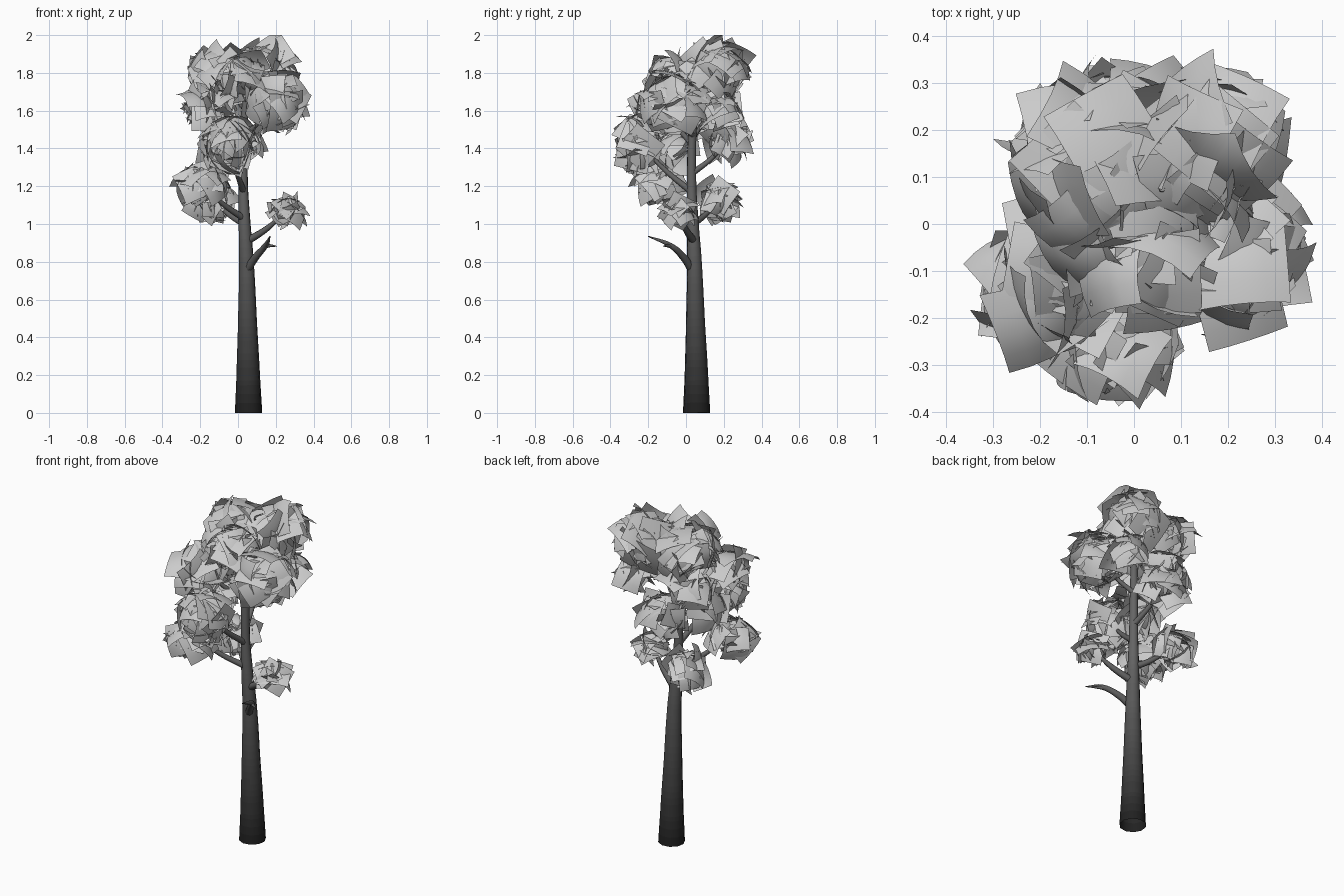
import bpy, bmesh, math, random
from mathutils import Vector

if "Cube" in bpy.data.objects:
    bpy.data.objects.remove(bpy.data.objects["Cube"])

random.seed(5)


def grey(name, v):
    m = bpy.data.materials.new(name)
    m.diffuse_color = (v, v, v, 1)
    m.use_nodes = True
    m.node_tree.nodes["Principled BSDF"].inputs["Base Color"].default_value = m.diffuse_color
    return m


# Bark darkens towards the ground, leaves are mid grey
BANDS = 24
bark = [grey(f"bark_{i}", .015 + .005 * i) for i in range(BANDS)]
leaf = grey("leaf", .58)


def limb(name, points, sides=3):
    """Tapered smooth tube through (x, y, z, radius) points, shaded by height."""
    cu = bpy.data.curves.new(name, 'CURVE')
    cu.dimensions = '3D'
    cu.bevel_depth = 1.0
    cu.bevel_resolution = sides
    cu.resolution_u = 8
    sp = cu.splines.new('BEZIER')
    sp.bezier_points.add(len(points) - 1)
    for bp, (x, y, z, r) in zip(sp.bezier_points, points):
        bp.co = (x, y, z)
        bp.radius = r
        bp.handle_left_type = bp.handle_right_type = 'AUTO'
    ob = bpy.data.objects.new(name, cu)
    bpy.context.collection.objects.link(ob)
    bpy.ops.object.select_all(action='DESELECT')
    ob.select_set(True)
    bpy.context.view_layer.objects.active = ob
    bpy.ops.object.convert(target='MESH')
    bpy.ops.object.shade_smooth()
    me = bpy.context.object.data
    me.materials.clear()
    for m in bark:
        me.materials.append(m)
    for p in me.polygons:
        p.material_index = max(0, min(BANDS - 1, int(p.center.z / 1.1 * BANDS)))


def leaf_card(bm, centre, normal, half, bend):
    """Square leaf card, domed unevenly along its normal."""
    n = normal.normalized()
    u = n.orthogonal().normalized()
    v = n.cross(u)
    a = random.uniform(0, math.tau)
    u, v = u * math.cos(a) + v * math.sin(a), v * math.cos(a) - u * math.sin(a)
    twist = random.uniform(-.2, .2)
    N = 4
    grid = []
    for i in range(N + 1):
        for j in range(N + 1):
            s, t = 2 * i / N - 1, 2 * j / N - 1
            p = centre + half * (u * s + v * t - n * (bend * (s * s + t * t) + twist * s * t))
            p.z = min(p.z, 2.0)
            grid.append(bm.verts.new(p))
    for i in range(N):
        for j in range(N):
            k = i * (N + 1) + j
            bm.faces.new((grid[k], grid[k + N + 1], grid[k + N + 2], grid[k + 1]))


def foliage(name, centre, radii, count, size):
    """Clump of overlapping cards facing outwards over an ellipsoid."""
    bm = bmesh.new()
    c, r = Vector(centre), Vector(radii)
    for i in range(count):
        z = 1 - 2 * (i + 0.5) / count
        a = i * 2.39996 + random.uniform(-.3, .3)
        h = math.sqrt(1 - z * z)
        d = Vector((h * math.cos(a), h * math.sin(a), z))
        tilt = Vector([random.gauss(0, .33) for _ in range(3)])
        half = size * random.uniform(.8, 1.2)
        pos = c + d * r * random.uniform(.5, .95)
        leaf_card(bm, pos, d + tilt + Vector((0, 0, .3)), half, random.uniform(.08, .28))
    me = bpy.data.meshes.new(name)
    bm.to_mesh(me)
    bm.free()
    me.shade_smooth()
    me.materials.append(leaf)
    bpy.context.collection.objects.link(bpy.data.objects.new(name, me))


# Trunk
limb("trunk", [(.056, .056, 0, .073), (.054, .055, .2, .063), (.05, .05, .5, .05),
               (.045, .045, .8, .039), (.035, .036, 1.0, .032), (.028, .03, 1.2, .025),
               (.03, .035, 1.5, .022), (.045, .055, 1.7, .016), (.06, .075, 1.9, .006)])

# Bare lower branch with a fork
limb("bare_branch", [(.05, .03, .76, .022), (.09, -.01, .82, .02),
                     (.145, -.08, .885, .015), (.17, -.2, .935, .003)], 2)
limb("bare_twig", [(.14, -.075, .88, .012), (.17, -.1, .885, .008), (.205, -.12, .882, .002)], 2)

# Foliage clumps: centre, radii, number of cards, card half size
clumps = [
    ((.26, -.05, 1.075), (.075, .07, .055), 12, .075),
    ((-.13, .17, 1.13), (.10, .085, .10), 24, .07),
    ((-.20, -.14, 1.22), (.14, .14, .09), 32, .075),
    ((-.05, -.25, 1.43), (.13, .10, .15), 36, .08),
    ((-.02, .23, 1.45), (.16, .11, .08), 30, .075),
    ((-.16, -.12, 1.63), (.11, .16, .12), 32, .085),
    ((.20, -.06, 1.66), (.15, .18, .16), 42, .09),
    ((.15, .17, 1.83), (.14, .16, .13), 34, .092),
    ((-.09, .10, 1.80), (.15, .20, .13), 40, .092),
    ((-.10, .11, 1.60), (.11, .14, .10), 24, .08),
    ((.03, -.06, 1.79), (.16, .12, .10), 22, .085),
    ((.20, .19, 1.62), (.08, .09, .08), 14, .075),
    ((-.10, -.07, 1.42), (.08, .10, .10), 16, .075),
]
for i, cl in enumerate(clumps):
    foliage(f"foliage_{i + 1}", *cl)

# Branches: trunk start (x, y, z) to its clump
starts = [(.05, .04, .91), (.035, .036, 1.0), (.03, .03, 1.03), (.03, .03, 1.17),
          (.03, .035, 1.27), (.03, .035, 1.42), (.03, .04, 1.46), (.045, .055, 1.65),
          (.04, .05, 1.6), (.03, .035, 1.45)]
for i, s in enumerate(starts):
    a, b = Vector(s), Vector(clumps[i][0])
    m = a.lerp(b, .5) + Vector((0, 0, -.015))
    r = .021 - .001 * i
    limb(f"branch_{i + 1}", [(*a, r), (*m, r * .75), (*b, .004)], 2)
